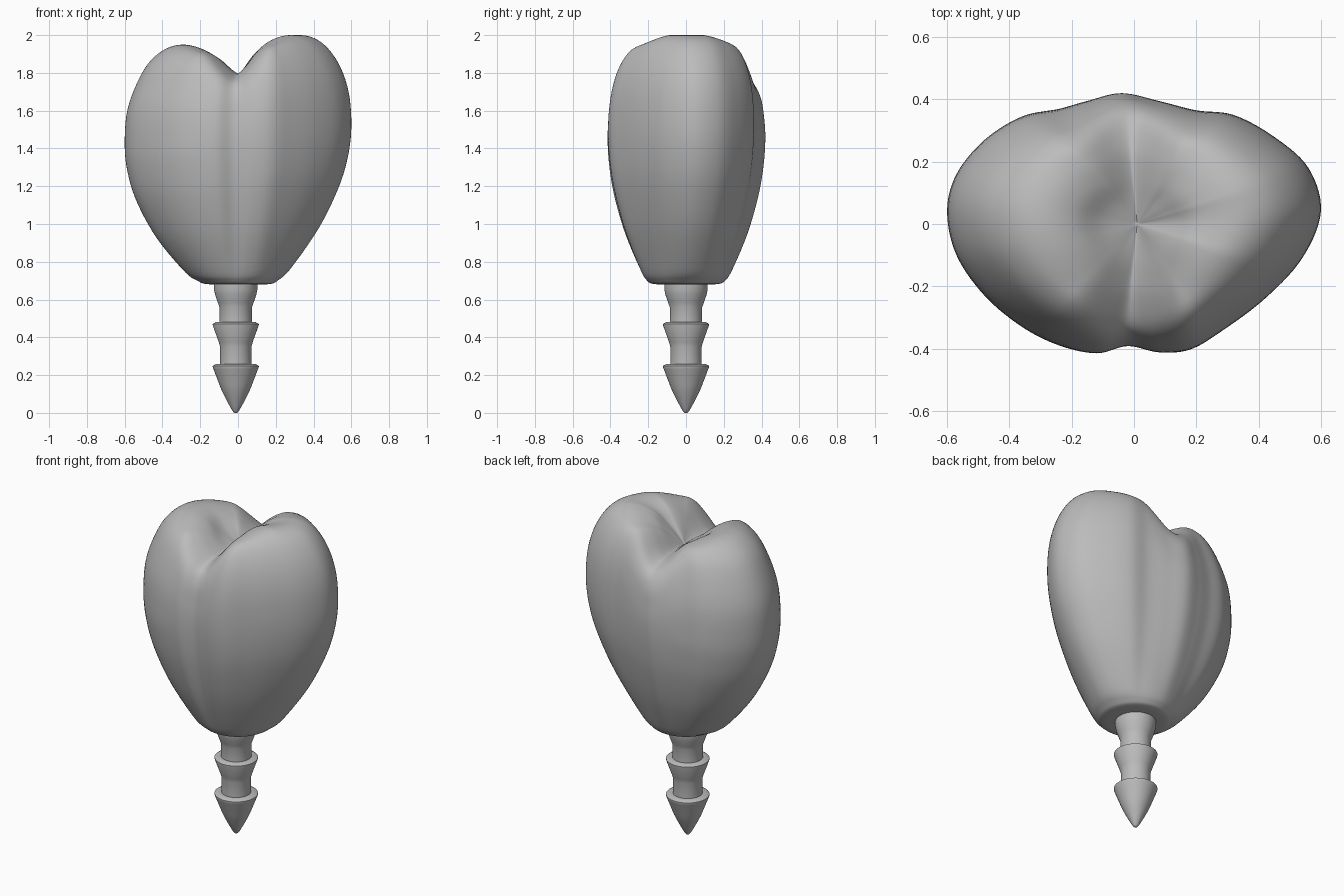
import bpy, bmesh, math
from mathutils import Vector

if "Cube" in bpy.data.objects:
    bpy.data.objects.remove(bpy.data.objects["Cube"], do_unlink=True)

grey = bpy.data.materials.new("plain grey")
grey.use_nodes = True
grey.diffuse_color = (0.5, 0.5, 0.5, 1)
grey.node_tree.nodes["Principled BSDF"].inputs["Base Color"].default_value = grey.diffuse_color


def smooth_path(points, steps, closed=False):
    """Catmull-Rom curve through the points."""
    n, out = len(points), []
    pick = (lambda i: points[i % n]) if closed else (lambda i: points[min(max(i, 0), n - 1)])
    for i in range(n if closed else n - 1):
        a, b, c, d = (pick(i + k) for k in (-1, 0, 1, 2))
        for k in range(steps):
            t = k / steps
            out.append(b + (c - a) * (t / 2) + (a * 2 - b * 5 + c * 4 - d) * (t * t / 2)
                       + (b * 3 - a - c * 3 + d) * (t ** 3 / 2))
    return out if closed else out + [points[-1]]


def smoothstep(t):
    t = min(max(t, 0), 1)
    return t * t * (3 - 2 * t)


def loft(name, columns, angle):
    """Skin a closed ring of upright profile columns."""
    bm = bmesh.new()
    grid = [[bm.verts.new(p) for p in col] for col in columns]
    for i, a in enumerate(grid):
        b = grid[(i + 1) % len(grid)]
        for j in range(len(a) - 1):
            bm.faces.new((a[j], b[j], b[j + 1], a[j + 1]))
    bmesh.ops.remove_doubles(bm, verts=bm.verts, dist=0.0002)
    mesh = bpy.data.meshes.new(name)
    bm.to_mesh(mesh)
    bm.free()
    mesh.materials.append(grey)
    obj = bpy.data.objects.new(name, mesh)
    bpy.context.collection.objects.link(obj)
    bpy.ops.object.select_all(action='DESELECT')
    obj.select_set(True)
    bpy.context.view_layer.objects.active = obj
    bpy.ops.object.shade_smooth_by_angle(angle=math.radians(angle))


# Widest outline of the lobed body, counterclockwise from its left side
outline = [Vector(p) for p in (
    (.6, .04), (.56, .18), (.45, .28), (.32, .35), (.2, .365), (.08, .395),
    (-.04, .42), (-.15, .395), (-.24, .37), (-.36, .345), (-.48, .27), (-.57, .16),
    (-.6, .04), (-.57, -.1), (-.48, -.23), (-.36, -.33), (-.24, -.39), (-.12, -.415),
    (-.02, -.392), (.08, -.412), (.18, -.403), (.28, -.345), (.42, -.24), (.54, -.11))]

# Lower body: share of the swelling from base circle to outline, and height
swell = ((.03, .7), (.2, .755), (.57, .95), (.83, 1.15), (.955, 1.31))

# Upper body: share of the outline radius and height, over each lobe and the valley
left_lobe = ((1, 1.52), (.975, 1.7), (.885, 1.85), (.735, 1.96),
             (.55, 2), (.33, 1.97), (.165, 1.89), (0, 1.79))
right_lobe = ((1, 1.42), (.97, 1.62), (.83, 1.82), (.67, 1.92),
              (.5, 1.955), (.33, 1.93), (.17, 1.85), (0, 1.79))
valley = ((1, 1.45), (.985, 1.56), (.94, 1.67), (.83, 1.745),
          (.6, 1.785), (.4, 1.795), (.2, 1.795), (0, 1.79))

centre = Vector((.01, 0))
columns = []
for p in smooth_path(outline, 7, closed=True):
    base = p.normalized() * .2
    cosine = p.x / p.length
    side = smoothstep(.5 + cosine)
    across = abs(p.x + .025) / p.length
    # The valley is a wide crease near the middle and narrows towards the rim
    inner, outer = min(across, 1) ** 1.2, smoothstep(across / .62)
    col = [Vector((0, 0, .68)), (base * .5).to_3d() + Vector((0, 0, .68)),
           (base * .87).to_3d() + Vector((0, 0, .683))]
    for g, z in swell:
        xy = base.lerp(p, g)
        col.append(Vector((xy.x, xy.y, z + .05 * cosine * g)))
    for l, r, v in zip(left_lobe, right_lobe, valley):
        lobe = inner + (outer - inner) * v[0] ** 2
        s, z = Vector(v).lerp(Vector(r).lerp(Vector(l), side), lobe)
        xy = centre.lerp(p, s)
        col.append(Vector((xy.x, xy.y, z)))
    columns.append(smooth_path(col, 5))
loft("lobed_body", columns, 60)

# Barbed stem turned around its own axis
tip = smooth_path([Vector(p) for p in ((0, 0), (.018, .012), (.07, .11), (.098, .18), (.122, .243))], 4)
stem = tip + [Vector(p) for p in (
    (.122, .249), (.106, .258), (.083, .258), (.083, .35), (.09, .375), (.122, .465),
    (.122, .471), (.106, .48), (.086, .48), (.086, .56), (.095, .585),
    (.109, .625), (.115, .655), (.115, .69), (0, .69))]
sides = 48
turned = []
for i in range(sides):
    a = 2 * math.pi * i / sides
    turned.append([Vector((r * math.cos(a) - .012, r * math.sin(a), z)) for r, z in stem])
loft("barbed_stem", turned, 35)
